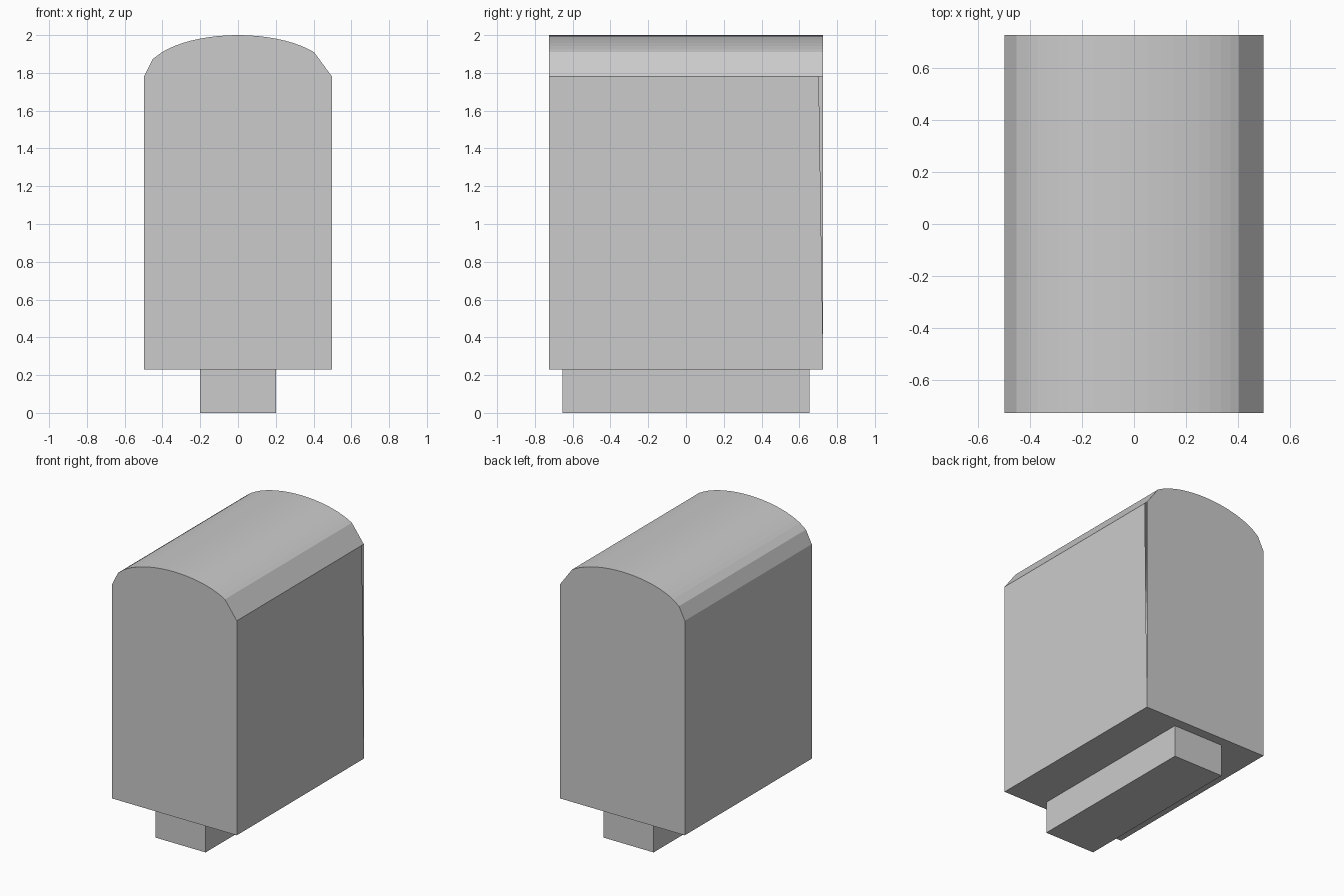
import bpy, bmesh, math

if "Cube" in bpy.data.objects:
    bpy.data.objects.remove(bpy.data.objects["Cube"])


def finish(name, bm):
    mesh = bpy.data.meshes.new(name)
    bm.to_mesh(mesh)
    bm.free()
    obj = bpy.data.objects.new(name, mesh)
    bpy.context.collection.objects.link(obj)
    return obj


HALF_W, HALF_D = 0.498, 0.725
BASE_Z, SHOULDER_Z, TOP_Z = 0.23, 1.78, 2.0

# Body: arched profile with one wide facet on the right shoulder
profile = [(-HALF_W, BASE_Z), (HALF_W, BASE_Z), (HALF_W, SHOULDER_Z)]
angles = [36 + 108 * i / 18 for i in range(19)] + [155]
for a in map(math.radians, angles):
    profile.append((HALF_W * math.cos(a),
                    SHOULDER_Z + (TOP_Z - SHOULDER_Z) * math.sin(a)))
profile.append((-HALF_W, SHOULDER_Z))

bm = bmesh.new()
front = [bm.verts.new((x, -HALF_D, z)) for x, z in profile]
back = [bm.verts.new((x, HALF_D, z)) for x, z in profile]
bm.faces.new(front)
bm.faces.new(back[::-1])
n = len(profile)
for i in range(n):
    j = (i + 1) % n
    if i == 1:
        # Right wall leaves a narrow tapering slit along the back edge
        slit = [bm.verts.new((HALF_W, HALF_D, 0.35)),
                bm.verts.new((HALF_W, HALF_D - 0.022, SHOULDER_Z))]
        bm.faces.new([front[j], front[i], back[i]] + slit)
    else:
        bm.faces.new((front[j], front[i], back[i], back[j]))
finish("arched_body", bm)

# Foot: narrow block under the body
bm = bmesh.new()
bmesh.ops.create_cube(bm, size=1)
bmesh.ops.scale(bm, vec=(0.4, 1.31, BASE_Z), verts=bm.verts)
bmesh.ops.translate(bm, vec=(0, 0, BASE_Z / 2), verts=bm.verts)
finish("foot_block", bm)
